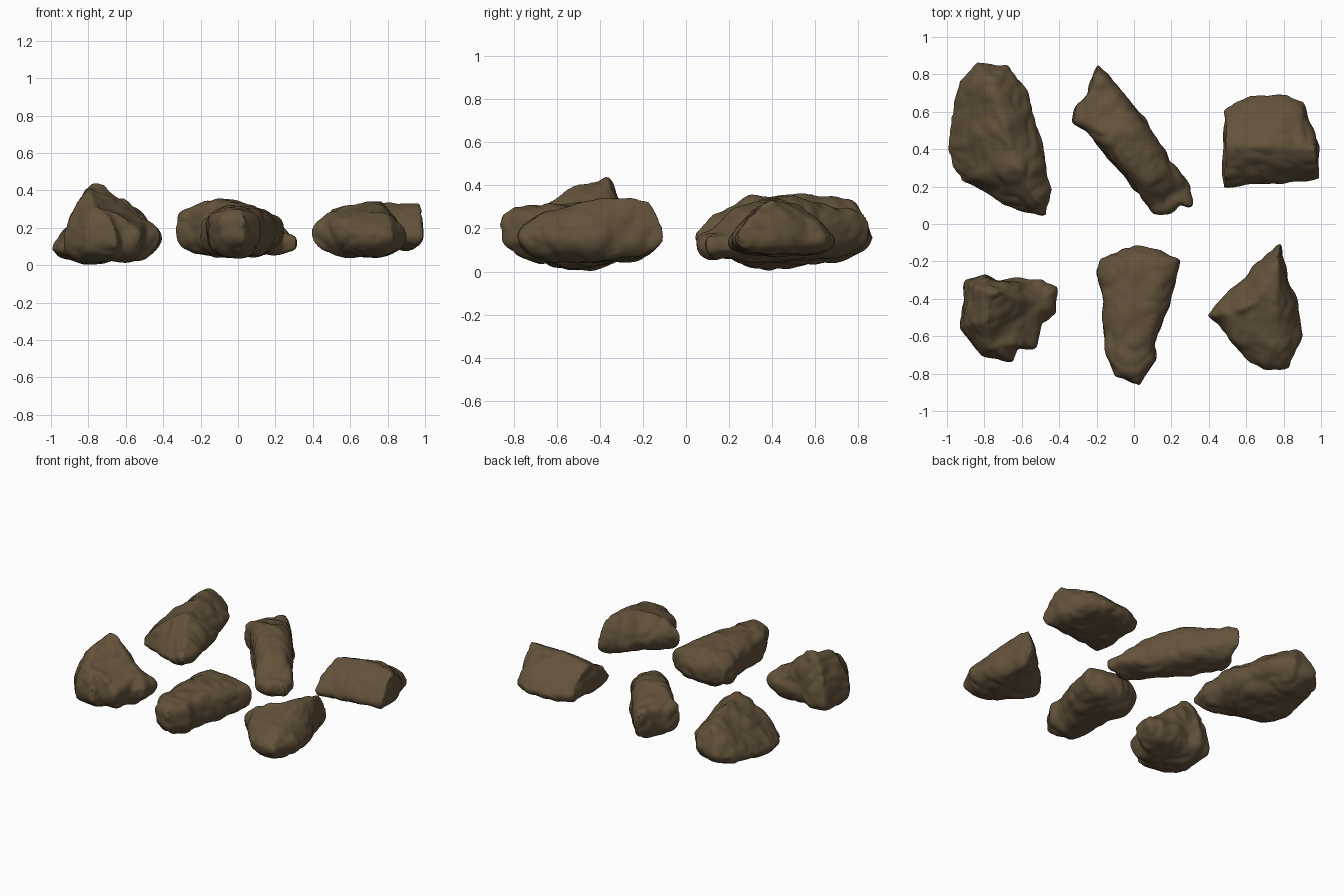
import bpy, bmesh, math
from mathutils import Vector, noise
from mathutils.geometry import intersect_point_line

if "Cube" in bpy.data.objects:
    bpy.data.objects.remove(bpy.data.objects["Cube"])

stone = bpy.data.materials.new("brown stone")
stone.diffuse_color = (0.125, 0.085, 0.043, 1)
stone.use_nodes = True
stone.node_tree.nodes["Principled BSDF"].inputs["Base Color"].default_value = stone.diffuse_color


def resample(points, step=0.035):
    """Closed outline with evenly spaced points."""
    out = []
    for a, b in zip(points, points[1:] + points[:1]):
        a, b = Vector(a), Vector(b)
        n = max(1, round((b - a).length / step))
        out += [a.lerp(b, i / n) for i in range(n)]
    return out


def nearest(p, line):
    """Point of a 3D crest line that lies closest to p seen from above."""
    best = None
    for a, b in zip(line, line[1:]):
        a, b = Vector(a), Vector(b)
        t = intersect_point_line(p, a.xy, b.xy)[1]
        q = a.lerp(b, min(1, max(0, t)))
        d = (q.xy - p).length
        if best is None or d < best[0]:
            best = (d, q)
    return best[1]


def rock(name, outline, belt, crest, keel, top=1.2, under=0.9):
    """Stone swept from its widest belt up to a crest line and down to a keel line.

    top and under set the fullness: below 1 is blocky, above 1 is sharply ridged."""
    ring = resample(outline)
    centre = sum(ring, Vector((0, 0))) / len(ring)
    z0, gx, gy = belt
    base = [Vector((p.x, p.y, z0 + gx * (p.x - centre.x) + gy * (p.y - centre.y))) for p in ring]
    bm = bmesh.new()
    steps, rows = 8, []
    for k in range(-steps, steps + 1):
        a = abs(k) / steps * math.pi / 2
        line, e = (crest, top) if k >= 0 else (keel, under)
        inward, rise = 1 - max(0, math.cos(a)) ** e, math.sin(a) ** e
        row = []
        for p in base:
            q = nearest(p.xy, line)
            xy = p.xy.lerp(q.xy, inward)
            row.append(bm.verts.new((xy.x, xy.y, p.z + (q.z - p.z) * rise)))
        rows.append(row)
    n = len(ring)
    for lo, hi in zip(rows, rows[1:]):
        for i in range(n):
            j = (i + 1) % n
            bm.faces.new((lo[i], lo[j], hi[j], hi[i]))
    bm.faces.new(rows[-1])
    bm.faces.new(rows[0][::-1])
    bmesh.ops.triangulate(bm, faces=bm.faces[:])
    bmesh.ops.remove_doubles(bm, verts=bm.verts[:], dist=0.0005)
    bmesh.ops.recalc_face_normals(bm, faces=bm.faces[:])
    mesh = bpy.data.meshes.new(name)
    bm.to_mesh(mesh)
    bm.free()
    ob = bpy.data.objects.new(name, mesh)
    bpy.context.collection.objects.link(ob)
    bpy.context.view_layer.objects.active = ob
    ob.select_set(True)
    mod = ob.modifiers.new("even surface", 'REMESH')
    mod.mode, mod.voxel_size = 'VOXEL', 0.013
    bpy.ops.object.modifier_apply(modifier=mod.name)
    # Weathered lumps and ledges
    mesh = ob.data
    shift = Vector((centre.x * 7, centre.y * 5, 3))
    moves = []
    for v in mesh.vertices:
        p = v.co
        lump = noise.noise(p * 7 + shift) * 0.012
        ledge = (abs(noise.noise(p * 11 + shift)) - 0.2) * 0.018
        moves.append(p + v.normal * (lump + ledge))
    for v, co in zip(mesh.vertices, moves):
        v.co = co
    mod = ob.modifiers.new("worn edges", 'SMOOTH')
    mod.factor, mod.iterations = 0.5, 2
    bpy.ops.object.modifier_apply(modifier=mod.name)
    mesh.materials.clear()
    mesh.materials.append(stone)
    bpy.ops.object.shade_smooth_by_angle(angle=math.radians(40))
    ob.select_set(False)


# Large ridged boulder
rock("back_left_rock",
     [(-.94, .77), (-.84, .86), (-.67, .85), (-.57, .72), (-.50, .45), (-.44, .18), (-.47, .04),
      (-.55, .05), (-.70, .10), (-.82, .18), (-.93, .23), (-1, .40), (-.97, .62)],
     (.15, .2, .08),
     [(-.76, .76, .34), (-.70, .54, .355), (-.62, .30, .36), (-.53, .14, .27)],
     [(-.80, .62, .04), (-.78, .40, .01), (-.62, .22, .06)], top=1.55, under=1.1)

# Long diagonal slab with a broad top
rock("back_middle_rock",
     [(-.20, .86), (-.11, .77), (.07, .55), (.19, .34), (.31, .21), (.31, .09), (.25, .10), (.19, .05),
      (.10, .05), (.03, .16), (-.13, .34), (-.24, .47), (-.33, .54), (-.31, .64), (-.24, .70)],
     (.15, -.1, .05),
     [(-.20, .70, .29), (-.13, .52, .35), (.02, .36, .34), (.13, .24, .28), (.2, .14, .18)],
     [(-.20, .60, .06), (0, .35, .04), (.18, .15, .06)], top=.75, under=.9)

# Wedge block
rock("back_right_rock",
     [(.48, .61), (.62, .69), (.82, .69), (.90, .65), (.99, .42), (.99, .24), (.73, .21), (.48, .19)],
     (.15, .04, 0),
     [(.50, .41, .305), (.72, .41, .345), (.97, .40, .33)],
     [(.60, .42, .07), (.85, .42, .08)], top=1.5, under=.8)

# Peaked boulder with a steep back and a side shoulder
rock("front_left_rock",
     [(-.91, -.30), (-.80, -.26), (-.72, -.30), (-.50, -.29), (-.41, -.34), (-.41, -.48), (-.50, -.54),
      (-.53, -.66), (-.62, -.67), (-.65, -.74), (-.82, -.71), (-.93, -.55), (-.91, -.41)],
     (.14, .08, 0),
     [(-.76, -.65, .31), (-.79, -.52, .40), (-.77, -.37, .435), (-.71, -.37, .435),
      (-.63, -.41, .34), (-.50, -.42, .24)],
     [(-.80, -.50, .01), (-.60, -.48, .02)], top=1.25)

# Blocky stone with a flat top
rock("front_middle_rock",
     [(-.18, -.18), (0, -.12), (.14, -.14), (.25, -.19), (.20, -.41), (.11, -.65), (.12, -.73),
      (.03, -.86), (-.10, -.82), (-.16, -.67), (-.17, -.41), (-.20, -.26)],
     (.18, 0, -.08),
     [(.04, -.24, .30), (.02, -.45, .315), (-.02, -.72, .305)],
     [(.02, -.28, .05), (-.02, -.62, .04)], top=.75, under=.85)

# Triangular boulder, crest forking towards the pointed side
rock("front_right_rock",
     [(.78, -.11), (.81, -.22), (.87, -.41), (.90, -.60), (.83, -.77), (.70, -.79), (.59, -.72),
      (.46, -.54), (.38, -.49), (.57, -.30), (.73, -.15)],
     (.17, -.05, 0),
     [(.775, -.17, .335), (.75, -.38, .35), (.60, -.46, .33), (.50, -.48, .28), (.60, -.46, .33),
      (.75, -.38, .35), (.77, -.60, .29)],
     [(.76, -.28, .06), (.70, -.55, .04)], top=1.3)
